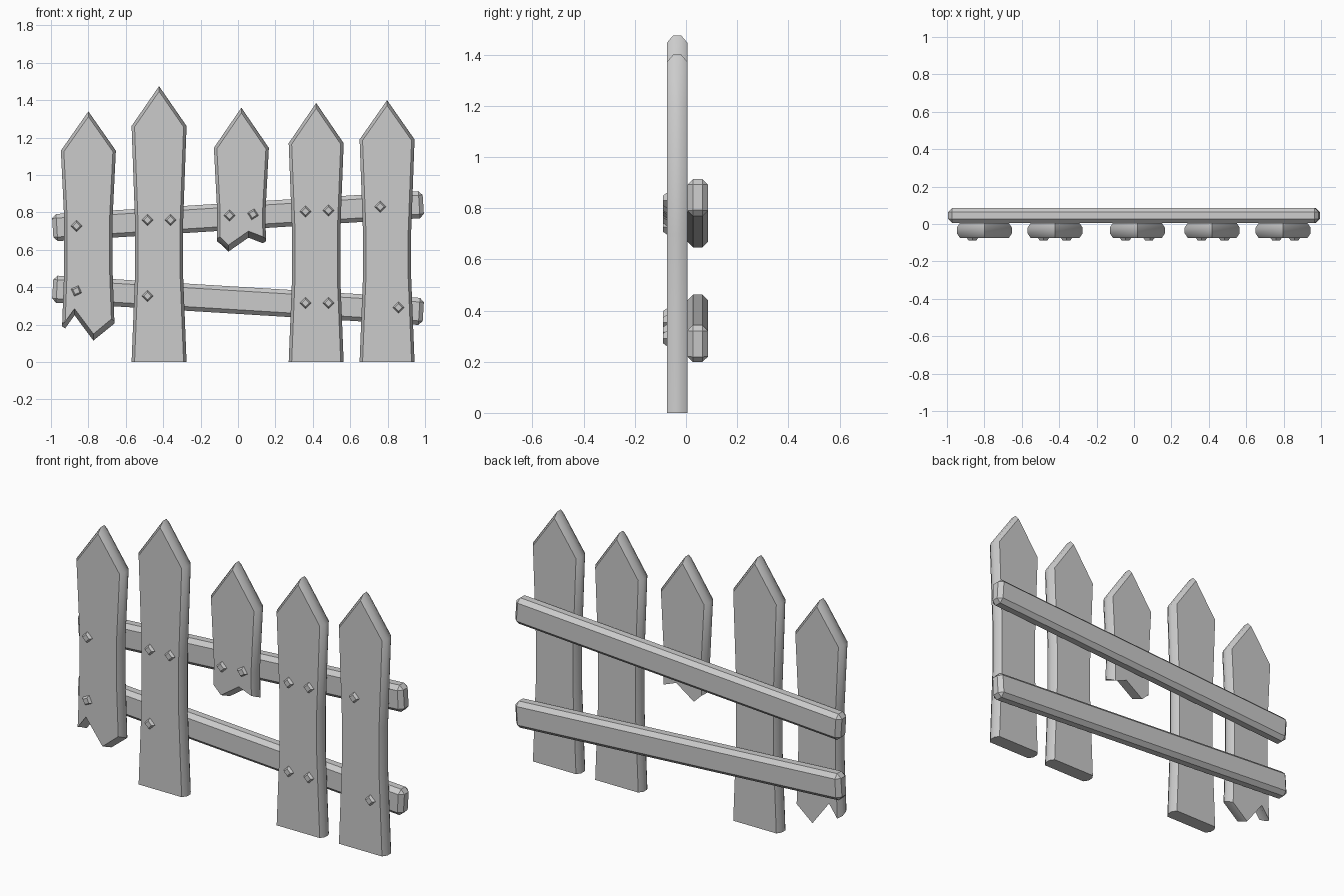
import bpy, bmesh, math
from mathutils import Matrix

cube = bpy.data.objects.get("Cube")
if cube:
    bpy.data.objects.remove(cube, do_unlink=True)

grey = bpy.data.materials.new("weathered_grey")
grey.use_nodes = True
colour = (0.6, 0.6, 0.6, 1)
grey.diffuse_color = colour
grey.node_tree.nodes["Principled BSDF"].inputs["Base Color"].default_value = colour

FRONT, BACK = -0.074, 0.005      # plank faces
INSET, DEPTH = 0.016, 0.024      # plank edge chamfer


def finish(bm, name):
    bmesh.ops.recalc_face_normals(bm, faces=bm.faces)
    mesh = bpy.data.meshes.new(name)
    bm.to_mesh(mesh)
    bm.free()
    mesh.materials.append(grey)
    obj = bpy.data.objects.new(name, mesh)
    bpy.context.collection.objects.link(obj)
    return obj


def plank(name, cx, tip, shoulder, waist, bottom=None):
    """Pointed plank with a narrowed waist and chamfered front and back rims."""
    wide, narrow = 0.147, 0.129
    slant = 0.035 if bottom else 0      # snapped ends slope up to the front
    bottom = bottom or [(-wide, 0), (wide, 0)]
    bm = bmesh.new()
    rings = []
    for y, inset in ((BACK, INSET), (BACK - DEPTH, 0),
                     (FRONT + DEPTH, 0), (FRONT, INSET)):
        lift = slant * (BACK - y) / (BACK - FRONT)
        outline = []
        for i, (x, z) in enumerate(bottom):
            side = -1 if i == 0 else 1 if i == len(bottom) - 1 else 0
            outline.append((x - side * inset, z + lift))
        outline += [(narrow - inset, z) for z in waist]
        outline += [(wide - inset, shoulder - inset * 0.3),
                    (0, tip - inset * 1.76),
                    (inset - wide, shoulder - inset * 0.3)]
        outline += [(inset - narrow, z) for z in reversed(waist)]
        rings.append([bm.verts.new((cx + x, y, z)) for x, z in outline])
    bm.faces.new(rings[0])
    bm.faces.new(rings[-1])
    count = len(rings[0])
    for a, b in zip(rings, rings[1:]):
        for i in range(count):
            j = (i + 1) % count
            bm.faces.new((a[i], a[j], b[j], b[i]))
    obj = finish(bm, name)
    bpy.ops.object.select_all(action='DESELECT')
    obj.select_set(True)
    bpy.context.view_layer.objects.active = obj
    bpy.ops.object.shade_smooth_by_angle(angle=math.radians(35))


def rail(name, z, tilt):
    """Chamfered beam behind the planks."""
    bm = bmesh.new()
    bmesh.ops.create_cube(bm, size=1, matrix=Matrix.Diagonal((1.985, 0.081, 0.145, 1)))
    bmesh.ops.bevel(bm, geom=bm.edges[:], offset=0.022, segments=1, affect='EDGES')
    obj = finish(bm, name)
    obj.location = (0, 0.0455, z)
    obj.rotation_euler.y = math.radians(tilt)


def nail(name, x, z, turn):
    """Four-sided nail head with a smaller flat top."""
    bm = bmesh.new()
    bmesh.ops.create_cone(bm, cap_ends=True, segments=4, radius1=0.034,
                          radius2=0.02, depth=0.02)
    obj = finish(bm, name)
    obj.location = (x, FRONT - 0.005, z)
    obj.rotation_euler = (math.radians(90), math.radians(turn), 0)


# Planks, the first and third snapped off at the bottom
plank("right_broken_plank", -0.80, 1.34, 1.13, (0.5, 0.76),
      [(-0.14, 0.18), (-0.074, 0.25), (0.027, 0.115), (0.139, 0.195)])
plank("right_tall_plank", -0.422, 1.475, 1.262, (0.45, 0.76))
plank("middle_broken_plank", 0.018, 1.36, 1.145, (0.8,),
      [(-0.131, 0.635), (-0.07, 0.59), (0.038, 0.665), (0.131, 0.635)])
plank("left_inner_plank", 0.418, 1.385, 1.17, (0.45, 0.7))
plank("left_outer_plank", 0.797, 1.40, 1.19, (0.45, 0.7))

# Rails
rail("upper_rail", 0.78, -3.6)
rail("lower_rail", 0.33, 3.5)

# Nail heads: x, z, turn
nails = [(-0.864, 0.727, 0), (-0.864, 0.38, 20), (-0.484, 0.76, 0),
         (-0.361, 0.76, 0), (-0.484, 0.353, 0), (-0.045, 0.783, 0),
         (0.08, 0.79, 12), (0.361, 0.805, 0), (0.484, 0.81, 0),
         (0.361, 0.316, 0), (0.484, 0.316, 0), (0.76, 0.83, 0),
         (0.858, 0.291, 0)]
for i, (x, z, turn) in enumerate(nails):
    nail(f"nail_head_{i + 1}", x, z, turn)
